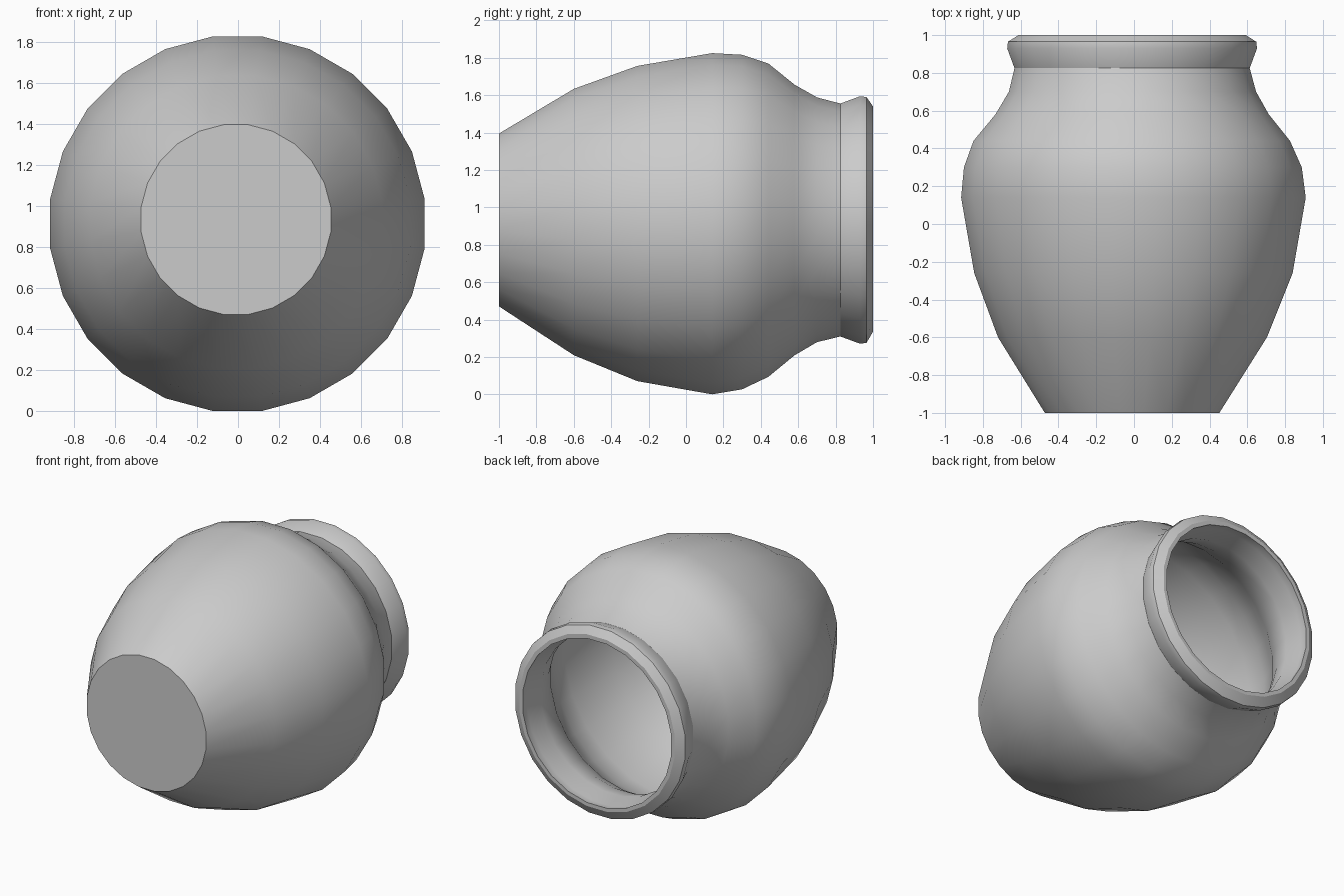
import bpy, bmesh, math

cube = bpy.data.objects.get("Cube")
if cube:
    bpy.data.objects.remove(cube, do_unlink=True)

SIDES = 24

clay = bpy.data.materials.new("grey clay")
clay.use_nodes = True
clay.diffuse_color = (0.6, 0.6, 0.6, 1)
bsdf = clay.node_tree.nodes["Principled BSDF"]
bsdf.inputs["Base Color"].default_value = (0.6, 0.6, 0.6, 1)
bsdf.inputs["Roughness"].default_value = 0.8

# Rings along the pot's lying axis: (y, radius, centre x, centre z)
outside = [
    (-1.00, 0.466, -0.010, 0.933), (-0.60, 0.718, -0.008, 0.922),
    (-0.26, 0.850, -0.003, 0.914), (0.14, 0.920, -0.003, 0.913),
    (0.30, 0.902, -0.006, 0.922), (0.44, 0.845, -0.012, 0.932),
    (0.58, 0.730, -0.010, 0.933), (0.70, 0.660, -0.008, 0.934),
    (0.825, 0.628, -0.010, 0.933), (0.93, 0.667, -0.010, 0.933),
    (0.965, 0.663, -0.010, 0.933), (1.00, 0.607, -0.010, 0.938),
]
# Lip, inner neck, then the hollow belly down to the floor
inside = [
    (1.00, 0.580, -0.010, 0.936), (0.94, 0.588, -0.010, 0.933),
    (0.825, 0.560, -0.010, 0.933), (0.70, 0.590, -0.010, 0.933),
    (0.58, 0.655, -0.010, 0.933), (0.44, 0.765, -0.010, 0.932),
    (0.30, 0.830, -0.006, 0.922), (0.14, 0.850, -0.003, 0.915),
    (-0.26, 0.780, -0.003, 0.914), (-0.60, 0.645, -0.008, 0.922),
    (-0.93, 0.430, -0.010, 0.933),
]


def add_ring(bm, y, radius, cx, cz):
    ring = []
    for k in range(SIDES):
        a = math.tau * (k + 0.5) / SIDES
        ring.append(bm.verts.new((cx + radius * math.cos(a), y, cz + radius * math.sin(a))))
    return ring


# One continuous wall: outside, over the lip, and back down inside
bm = bmesh.new()
rings = [add_ring(bm, *row) for row in outside + inside]
for a, b in zip(rings, rings[1:]):
    for k in range(SIDES):
        n = (k + 1) % SIDES
        bm.faces.new((a[k], a[n], b[n], b[k]))

# Flat foot and inner floor
bm.faces.new(rings[0])
bm.faces.new(rings[-1])
bmesh.ops.recalc_face_normals(bm, faces=bm.faces[:])

mesh = bpy.data.meshes.new("pot")
bm.to_mesh(mesh)
bm.free()
mesh.materials.append(clay)
pot = bpy.data.objects.new("pot", mesh)
bpy.context.collection.objects.link(pot)

# Smooth belly with crisp foot, neck and lip
bpy.ops.object.select_all(action='DESELECT')
pot.select_set(True)
bpy.context.view_layer.objects.active = pot
bpy.ops.object.shade_smooth_by_angle(angle=math.radians(30))
